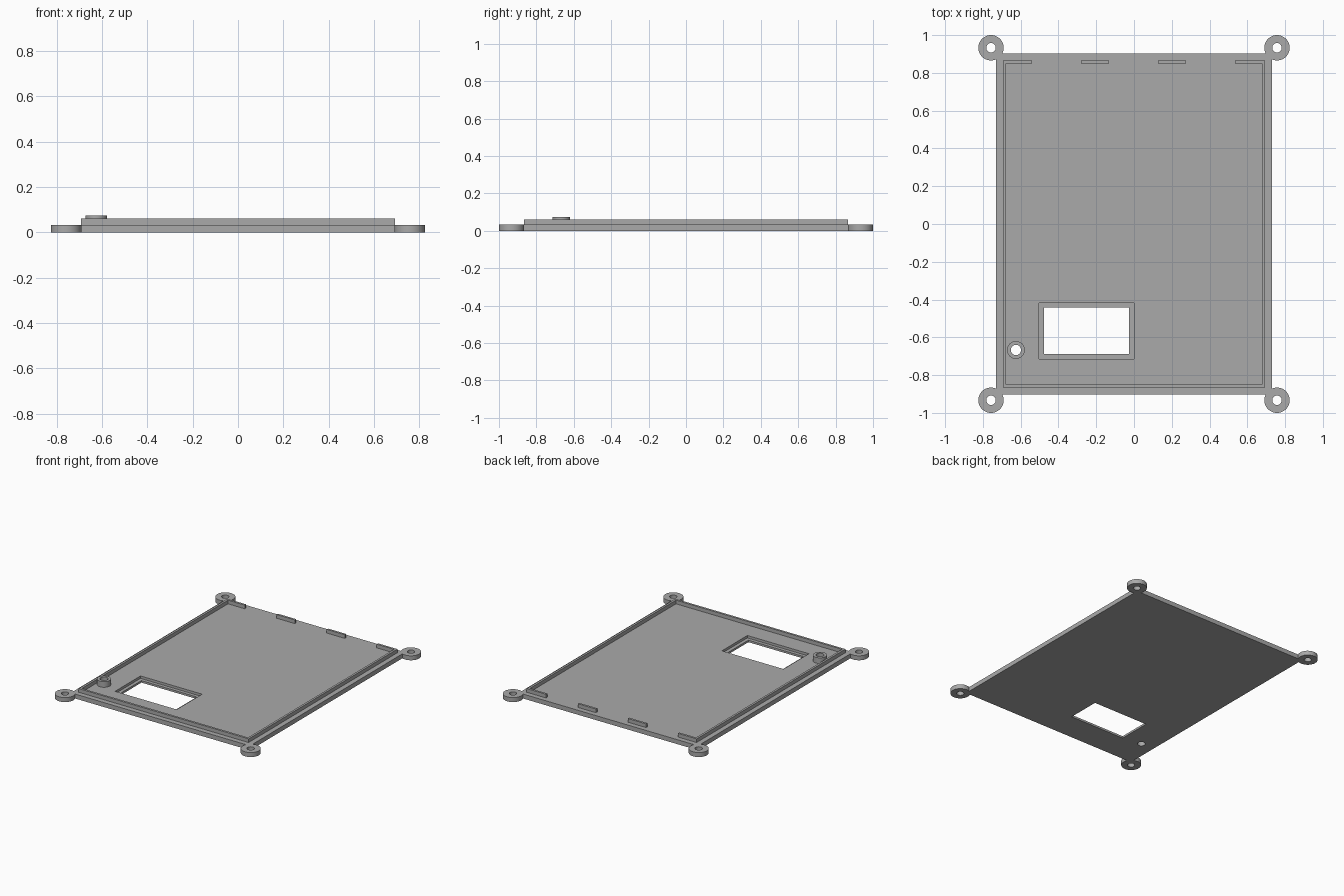
import bpy
import bmesh
import math
from mathutils import Matrix

cube = bpy.data.objects.get("Cube")
if cube:
    bpy.data.objects.remove(cube, do_unlink=True)

grey = bpy.data.materials.new("grey_plastic")
grey.use_nodes = True
grey.diffuse_color = (0.4, 0.4, 0.4, 1)
grey.node_tree.nodes["Principled BSDF"].inputs["Base Color"].default_value = (0.4, 0.4, 0.4, 1)

T = 0.033            # plate thickness
RIM = 0.06           # top of the lip
HX, HY = 0.73, 0.903  # half size of the plate
LX, LY = 0.693, 0.866  # half size of the lip
W = 0.016            # lip wall


def finish(name, bm):
    mesh = bpy.data.meshes.new(name)
    bm.to_mesh(mesh)
    bm.free()
    mesh.materials.append(grey)
    obj = bpy.data.objects.new(name, mesh)
    bpy.context.collection.objects.link(obj)
    return obj


def box(name, x0, x1, y0, y1, z0, z1):
    bm = bmesh.new()
    m = Matrix.Translation(((x0 + x1) / 2, (y0 + y1) / 2, (z0 + z1) / 2))
    bmesh.ops.create_cube(bm, size=1, matrix=m @ Matrix.Diagonal((x1 - x0, y1 - y0, z1 - z0, 1)))
    return finish(name, bm)


def disc(name, x, y, r, z0, z1):
    bm = bmesh.new()
    bmesh.ops.create_cone(bm, cap_ends=True, segments=48, radius1=r, radius2=r, depth=z1 - z0,
                          matrix=Matrix.Translation((x, y, (z0 + z1) / 2)))
    return finish(name, bm)


def combine(target, tool, operation):
    """Apply a boolean and discard the tool."""
    tool.hide_render = True
    mod = target.modifiers.new("combine", "BOOLEAN")
    mod.operation = operation
    mod.solver = "EXACT"
    mod.object = tool
    bpy.context.view_layer.objects.active = target
    bpy.ops.object.modifier_apply(modifier=mod.name)
    bpy.data.objects.remove(tool, do_unlink=True)


def smooth(obj):
    bpy.ops.object.select_all(action="DESELECT")
    obj.select_set(True)
    bpy.context.view_layer.objects.active = obj
    bpy.ops.object.shade_smooth_by_angle(angle=math.radians(30))


# Base plate with a round screw ear on each corner
plate = box("base_plate", -HX, HX, -HY, HY, 0, T)
corners = [(sx * 0.757, sy * 0.933) for sx in (-1, 1) for sy in (-1, 1)]
for x, y in corners:
    combine(plate, disc("ear", x, y, 0.067, 0, T), "UNION")
for x, y in corners:
    combine(plate, disc("screw_hole", x, y, 0.025, -0.1, 0.1), "DIFFERENCE")

# Display window with a recessed ledge around it
combine(plate, box("window_ledge", -0.502, 0, -0.714, -0.418, 0.015, 0.1), "DIFFERENCE")
combine(plate, box("window_hole", -0.477, -0.026, -0.689, -0.443, -0.1, 0.1), "DIFFERENCE")

# Hollow post beside the window
BX, BY = -0.625, -0.667
post = disc("button_post", BX, BY, 0.047, T, 0.075)
for part in (plate, post):
    combine(part, disc("post_hole", BX, BY, 0.027, -0.1, 0.2), "DIFFERENCE")
    smooth(part)

# Lip around the front and sides, open at the back
lip = box("locating_lip", -LX, LX, -LY, LY, T, RIM)
combine(lip, box("lip_cut", -LX + W, LX - W, -LY + W, 1, 0, 0.1), "DIFFERENCE")

# Four short tabs along the back edge
for i, (x0, x1) in enumerate([(-LX + W, -0.54), (-0.28, -0.132), (0.128, 0.276), (0.535, LX - W)]):
    box(f"back_tab_{i + 1}", x0, x1, LY - W, LY, T, RIM)
